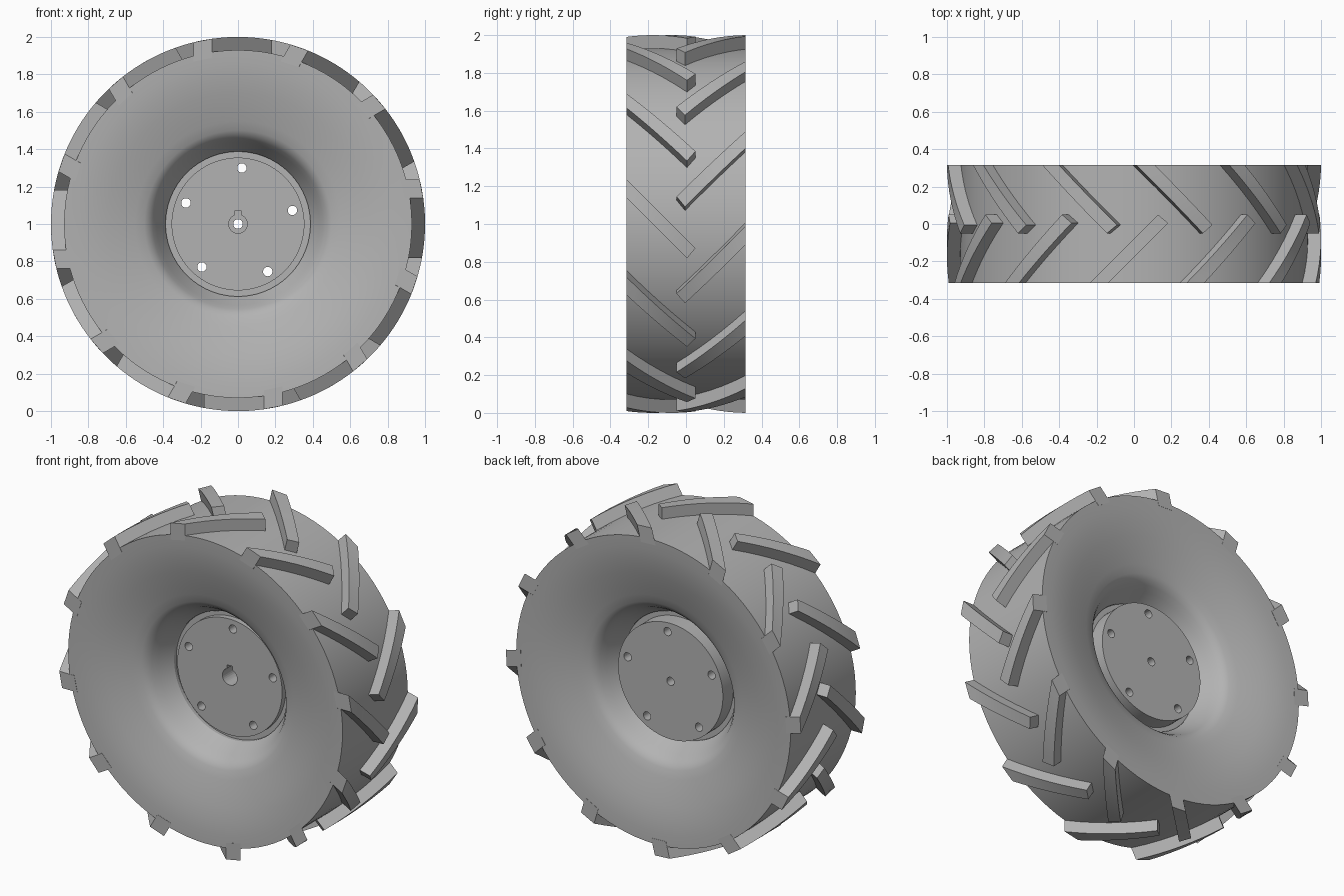
import bpy, bmesh, math
from mathutils import Matrix, Vector

if "Cube" in bpy.data.objects:
    bpy.data.objects.remove(bpy.data.objects["Cube"])

AXLE = Vector((0, 0, 1))
HALF = 0.316        # half width of the tyre
TREAD_R = 0.93

grey = bpy.data.materials.new("light_grey")
grey.use_nodes = True
grey.diffuse_color = (0.45, 0.45, 0.45, 1)
grey.node_tree.nodes["Principled BSDF"].inputs["Base Color"].default_value = grey.diffuse_color


def finish(bm, name, smooth=True):
    bmesh.ops.recalc_face_normals(bm, faces=bm.faces)
    mesh = bpy.data.meshes.new(name)
    bm.to_mesh(mesh)
    bm.free()
    obj = bpy.data.objects.new(name, mesh)
    obj.location = AXLE
    mesh.materials.append(grey)
    bpy.context.collection.objects.link(obj)
    if smooth:
        shade(obj)
    return obj


def shade(obj):
    bpy.ops.object.select_all(action='DESELECT')
    obj.select_set(True)
    bpy.context.view_layer.objects.active = obj
    bpy.ops.object.shade_smooth_by_angle(angle=math.radians(28))


def lathe(profile, name, steps=96):
    """Spin a closed (radius, y) profile around the axle."""
    bm = bmesh.new()
    verts = [bm.verts.new((r, y, 0)) for r, y in profile]
    edges = [bm.edges.new((a, b)) for a, b in zip(verts, verts[1:] + verts[:1])]
    bmesh.ops.spin(bm, geom=verts + edges, cent=(0, 0, 0), axis=(0, 1, 0),
                   angle=math.tau, steps=steps)
    bmesh.ops.remove_doubles(bm, verts=bm.verts, dist=1e-4)
    return finish(bm, name)


# Tyre: flat tread, dished side walls and a steep neck down to the hub
side = [(TREAD_R, 0), (0.86, 0.003), (0.78, 0.013), (0.70, 0.03), (0.62, 0.052),
        (0.55, 0.073), (0.50, 0.09), (0.475, 0.105), (0.455, 0.13),
        (0.435, 0.165), (0.41, 0.21), (0.387, 0.25)]
front = [(r, d - HALF) for r, d in side]
lathe(front + [(r, -y) for r, y in reversed(front)], "tyre")

# Tread lugs: slanted bars in two staggered rows, rounded to the outer radius
def add_lug(bm, flip, angle, steps=8):
    edge_a = (Vector((-HALF, 0.237)), Vector((0.05, -0.128)))
    edge_b = (Vector((-HALF, 0.139)), Vector((0.005, -0.182)))
    turn = Matrix.Rotation(-angle, 4, 'Y')
    rings = []
    for i in range(steps + 1):
        a, b = (e[0].lerp(e[1], i / steps) for e in (edge_a, edge_b))
        ring = []
        for (y, t), radius in ((a, 0.9), (a, 1), (b, 1), (b, 0.9)):
            x = math.sqrt(radius ** 2 - t ** 2)
            ring.append(bm.verts.new(turn @ Vector((x, y * flip, t))))
        rings.append(ring)
    for r0, r1 in zip(rings, rings[1:]):
        for k in range(4):
            n = (k + 1) % 4
            bm.faces.new((r0[k], r0[n], r1[n], r1[k]))
    bm.faces.new(rings[0])
    bm.faces.new(rings[-1])


for name, flip, offset in (("front_lugs", 1, 0), ("back_lugs", -1, -14.3)):
    bm = bmesh.new()
    for k in range(12):
        add_lug(bm, flip, math.radians(30 * k + offset))
    finish(bm, name)

# Hub: raised disc on both sides of a narrow flange
FACE, BACK = -0.08, 0.15
hub = lathe([(0, FACE), (0.355, FACE), (0.355, -0.045), (0.392, -0.045),
             (0.392, 0.05), (0.355, 0.05), (0.355, BACK), (0, BACK)], "hub")


def add_drill(bm, x, z, radius, y0, y1):
    place = Matrix.Translation((x, (y0 + y1) / 2, z)) @ Matrix.Rotation(math.pi / 2, 4, 'X')
    bmesh.ops.create_cone(bm, cap_ends=True, segments=32, radius1=radius,
                          radius2=radius, depth=y1 - y0, matrix=place)


# Bolt holes and axle hole, counterbore, keyway
bolts, bore, key = bmesh.new(), bmesh.new(), bmesh.new()
for k in range(5):
    a = math.radians(86 + 72 * k)
    add_drill(bolts, 0.3 * math.cos(a), 0.3 * math.sin(a), 0.025, -0.3, 0.3)
add_drill(bolts, 0, 0, 0.025, -0.3, 0.3)
add_drill(bore, 0, 0, 0.05, -0.3, 0.06)
bmesh.ops.create_cube(key, size=1, matrix=Matrix.Translation((0, -0.12, 0.035))
                      @ Matrix.Diagonal((0.04, 0.36, 0.07, 1)))

for bm, name in ((bolts, "bolt_cutter"), (bore, "bore_cutter"), (key, "key_cutter")):
    cutter = finish(bm, name, smooth=False)
    cutter.hide_render = True
    mod = hub.modifiers.new(name, 'BOOLEAN')
    mod.operation = 'DIFFERENCE'
    mod.solver = 'EXACT'
    mod.object = cutter
    bpy.context.view_layer.objects.active = hub
    bpy.ops.object.modifier_apply(modifier=name)
    bpy.data.objects.remove(cutter)
shade(hub)
